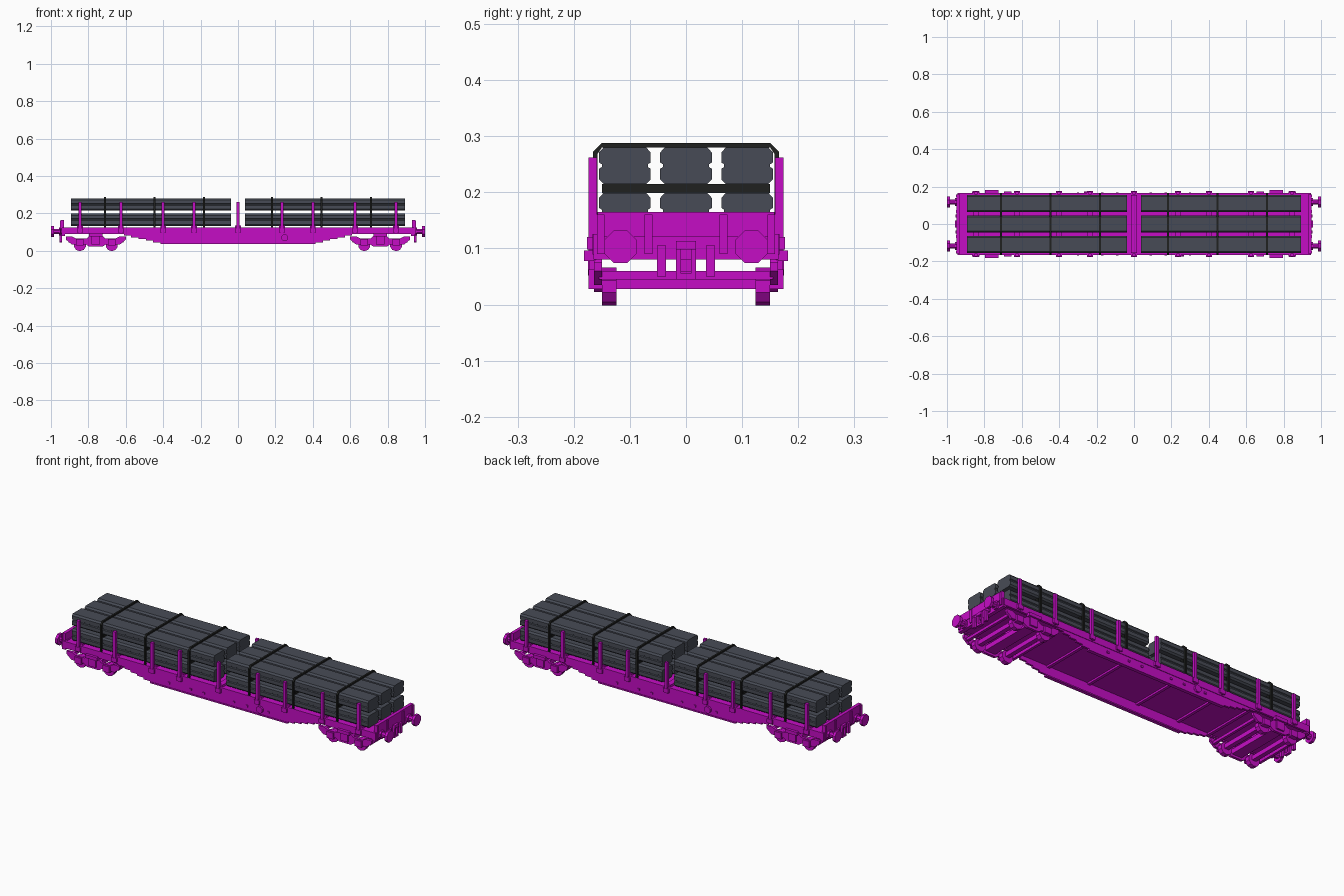
import bpy, bmesh, math
from mathutils import Matrix

old = bpy.data.objects.get("Cube")
if old:
    bpy.data.objects.remove(old)


def material(name, rgb):
    m = bpy.data.materials.new(name)
    m.use_nodes = True
    col = (*rgb, 1)
    m.diffuse_color = col
    m.node_tree.nodes["Principled BSDF"].inputs["Base Color"].default_value = col
    return m


MAGENTA = material("magenta paint", (0.56, 0.004, 0.56))
SLATE = material("slate grey", (0.064, 0.071, 0.092))
BLACK = material("strap black", (0.014, 0.015, 0.014))


def finish(name, bm, mat):
    bmesh.ops.recalc_face_normals(bm, faces=bm.faces)
    me = bpy.data.meshes.new(name)
    bm.to_mesh(me)
    bm.free()
    me.materials.append(mat)
    ob = bpy.data.objects.new(name, me)
    bpy.context.collection.objects.link(ob)
    return ob


def boxes(name, mat, items):
    """One object from (x0, x1, y0, y1, z0, z1) boxes."""
    bm = bmesh.new()
    for x0, x1, y0, y1, z0, z1 in items:
        mtx = Matrix.Translation(((x0 + x1) / 2, (y0 + y1) / 2, (z0 + z1) / 2))
        bmesh.ops.create_cube(bm, size=1, matrix=mtx @ Matrix.Diagonal((x1 - x0, y1 - y0, z1 - z0, 1)))
    return finish(name, bm, mat)


def mirrored(items, xs=True, ys=True):
    """Repeat boxes on the other side of x = 0 and / or y = 0."""
    out = list(items)
    if xs:
        out += [(-b, -a, c, d, e, f) for a, b, c, d, e, f in out]
    if ys:
        out += [(a, b, -d, -c, e, f) for a, b, c, d, e, f in out]
    return out


def prism(name, mat, pts, axis, lo, hi):
    """Extrude a flat outline along x (points are y, z) or y (points are x, z)."""
    bm = bmesh.new()
    place = (lambda p, t: (t, *p)) if axis == "x" else (lambda p, t: (p[0], t, p[1]))
    face = bm.faces.new([bm.verts.new(place(p, lo)) for p in pts])
    geom = bmesh.ops.extrude_face_region(bm, geom=[face])["geom"]
    step = (hi - lo, 0, 0) if axis == "x" else (0, hi - lo, 0)
    bmesh.ops.translate(bm, verts=[g for g in geom if isinstance(g, bmesh.types.BMVert)], vec=step)
    return finish(name, bm, mat)


def disc(u, v, r, n=8):
    return [(u + r * math.cos((k + 0.5) * math.tau / n) / math.cos(math.pi / n),
             v + r * math.sin((k + 0.5) * math.tau / n) / math.cos(math.pi / n)) for k in range(n)]


STAKES = (0, 0.235, 0.40, 0.626, 0.845)
STRAPS = (0.182, 0.447, 0.712)

# Deck, headstocks and end boards
boxes("deck", MAGENTA, [(-0.94, 0.94, -0.157, 0.157, 0.095, 0.123)])
boxes("side_rail", MAGENTA, mirrored([(-0.94, 0.94, 0.155, 0.167, 0.089, 0.126)], xs=False))
boxes("headstock", MAGENTA, mirrored([(0.925, 0.945, -0.165, 0.165, 0.08, 0.126)], ys=False))
boxes("end_board", MAGENTA, mirrored([(0.93, 0.948, -0.158, 0.158, 0.12, 0.165)], ys=False))
boxes("end_board_ribs", MAGENTA, mirrored([(0.946, 0.952, y, y + 0.014, 0.09, 0.16) for y in (0.06, 0.145)]))
boxes("load_bearers", MAGENTA, mirrored(
    [(x - 0.015, x + 0.015, -0.155, 0.155, 0.12, 0.135) for x in STAKES], ys=False))
boxes("underframe_crossbars", MAGENTA, mirrored(
    [(x - 0.008, x + 0.008, -0.157, 0.157, 0.085, 0.096) for x in (0.15, 0.4, 0.59)], ys=False))

# Hollow stepped fishbelly side sills with a lower lip
steps = 6
right = []
for i in range(steps):
    z = 0.09 - i * 0.009
    right += [(0.61 - i * 0.039, z), (0.61 - i * 0.039, z - 0.009)]
outline = right + [(-x, z) for x, z in reversed(right)]
for side in (-1, 1):
    prism("belly_sill", MAGENTA, outline, "y", side * 0.153, side * 0.164)
boxes("belly_lip", MAGENTA, mirrored([(-0.415, 0.415, 0.148, 0.167, 0.036, 0.043)], xs=False))

# Stakes and their pockets
boxes("stakes", MAGENTA, mirrored([(x - 0.008, x + 0.008, 0.159, 0.174, 0.095, 0.262) for x in STAKES]))
boxes("stake_pockets", MAGENTA, mirrored(
    [(x - 0.016, x + 0.016, 0.163, 0.176, 0.098, 0.12) for x in STAKES]))

# Small sill fittings and hand wheels
boxes("sill_fittings", MAGENTA, mirrored([(x - 0.006, x + 0.006, 0.16, 0.169, 0.062, 0.072)
                                          for x in (0.09, 0.17, 0.3)]))
for side in (-1, 1):
    prism("hand_wheel", MAGENTA, disc(side * -0.25, 0.07, 0.018), "y", side * 0.16, side * 0.175)

# Buffers and couplers
for ex in (-1, 1):
    for sy in (-0.117, 0.117):
        prism("buffer_stem", MAGENTA, disc(sy, 0.103, 0.014), "x", ex * 0.94, ex * 0.99)
        prism("buffer_collar", MAGENTA, disc(sy, 0.103, 0.021), "x", ex * 0.94, ex * 0.956)
        prism("buffer_head", MAGENTA, disc(sy, 0.103, 0.029), "x", ex * 0.985, ex)
boxes("coupler", MAGENTA, mirrored([
    (0.94, 0.955, 0.036, 0.052, 0.05, 0.105),
    (0.94, 0.955, 0.009, 0.018, 0.045, 0.113)])
    + mirrored([(0.94, 0.958, -0.018, 0.018, 0.098, 0.113),
                (0.94, 0.955, -0.018, 0.018, 0.045, 0.055)], ys=False))

# Bogies: side frames, springs, wheels and axles
for cx in (-0.76, 0.76):
    frame = [(-0.16, 0.06), (-0.16, 0.076), (-0.125, 0.076), (-0.105, 0.066), (-0.05, 0.066), (-0.035, 0.08),
             (0.035, 0.08), (0.05, 0.066), (0.105, 0.066), (0.125, 0.076), (0.16, 0.076), (0.16, 0.06),
             (0.13, 0.035), (0.055, 0.035), (0.035, 0.022), (-0.035, 0.022), (-0.055, 0.035), (-0.13, 0.035)]
    for side in (-1, 1):
        prism("bogie_frame", MAGENTA, [(cx + x, z) for x, z in frame], "y", side * 0.15, side * 0.164)
        for wx in (-0.085, 0.085):
            prism("wheel", MAGENTA, disc(cx + wx, 0.032, 0.032, 10), "y", side * 0.124, side * 0.15)
    boxes("axle_boxes", MAGENTA, mirrored([(cx + w - 0.02, cx + w + 0.02, 0.15, 0.174, 0.028, 0.062)
                                           for w in (-0.085, 0.085)], xs=False))
    boxes("spring_blocks", MAGENTA, mirrored([
        (cx - 0.036, cx + 0.036, 0.16, 0.182, 0.078, 0.096),
        (cx - 0.022, cx + 0.022, 0.16, 0.173, 0.035, 0.08)], xs=False))
    boxes("axles", MAGENTA, [(cx + w - 0.012, cx + w + 0.012, -0.13, 0.13, 0.028, 0.052)
                             for w in (-0.085, 0.085)])
    boxes("bogie_bolster", MAGENTA, [(cx - 0.03, cx + 0.03, -0.155, 0.155, 0.034, 0.06),
                                     (cx - 0.02, cx + 0.02, -0.018, 0.018, 0.055, 0.1)])
    boxes("bogie_end_beams", MAGENTA, [(cx + w - 0.007, cx + w + 0.007, -0.155, 0.155, 0.045, 0.06)
                                       for w in (-0.14, 0.14)])

# Load: two tiers of three grooved bundles at each end
half = [(0.038, 0), (0.046, 0.008), (0.046, 0.027), (0.041, 0.03), (0.041, 0.035),
        (0.046, 0.038), (0.046, 0.056), (0.038, 0.065)]
section = half + [(-y, z) for y, z in reversed(half)]
for x0 in (-0.893, 0.037):
    for yc in (-0.109, 0, 0.109):
        for z0 in (0.134, 0.215):
            prism("load_bundle", SLATE, [(yc + y, z0 + z) for y, z in section], "x", x0, x0 + 0.856)

# Straps over the load with a spacer between the tiers
for sx in STRAPS:
    for s in (-1, 1):
        x = s * sx
        outer = [(0.166, 0.107), (0.166, 0.272), (0.15, 0.288)]
        inner = [(0.15, 0.28), (0.158, 0.268), (0.158, 0.107)]
        loop = outer + [(-y, z) for y, z in reversed(outer)] + [(-y, z) for y, z in reversed(inner)] + inner
        prism("load_strap", BLACK, loop, "x", x - 0.005, x + 0.005)
        boxes("tier_spacer", BLACK, [(x - 0.005, x + 0.005, -0.15, 0.15, 0.199, 0.215)])
